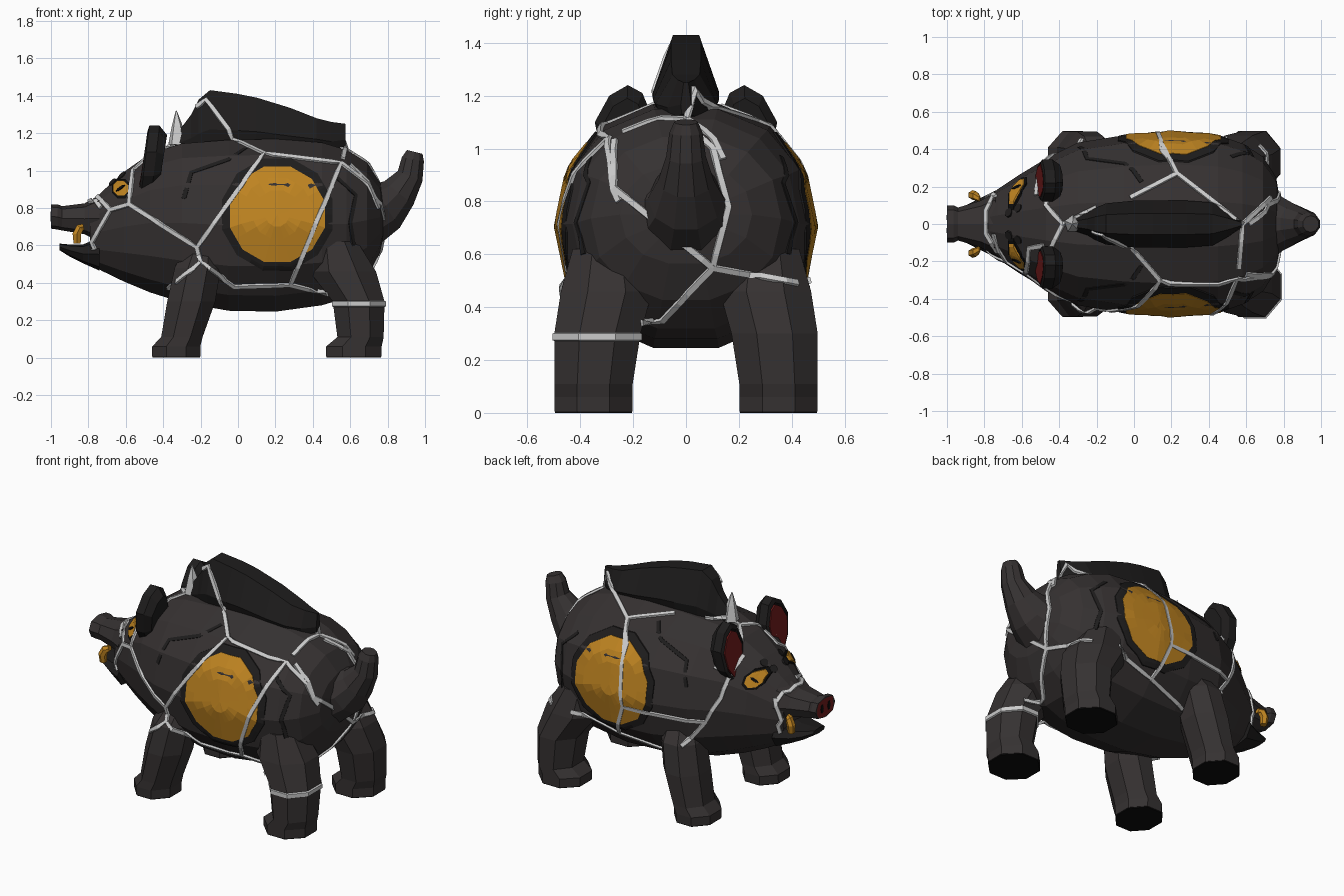
import bpy, bmesh, math
from mathutils import Vector as V
from mathutils.bvhtree import BVHTree

if "Cube" in bpy.data.objects:
    bpy.data.objects.remove(bpy.data.objects["Cube"])


def material(name, r, g, b):
    m = bpy.data.materials.new(name)
    m.diffuse_color = (r, g, b, 1)
    m.use_nodes = True
    m.node_tree.nodes["Principled BSDF"].inputs["Base Color"].default_value = m.diffuse_color
    return m


HIDE = material("hide", .036, .031, .031)
DARK = material("dark", .013, .012, .012)
BLACK = material("black", .004, .004, .004)
ORANGE = material("orange", .52, .23, .015)
RED = material("red", .17, .012, .012)
PALE = material("pale", .55, .55, .55)


def mesh(name, verts, faces, mat):
    bm = bmesh.new()
    vs = [bm.verts.new(v) for v in verts]
    for f in faces:
        bm.faces.new([vs[i] for i in f])
    bmesh.ops.recalc_face_normals(bm, faces=bm.faces)
    me = bpy.data.meshes.new(name)
    bm.to_mesh(me)
    bm.free()
    me.materials.append(mat)
    ob = bpy.data.objects.new(name, me)
    bpy.context.collection.objects.link(ob)
    return ob


def loft(name, rings, mat, caps=True):
    n = len(rings[0])
    faces = [(k*n+i, k*n+(i+1) % n, (k+1)*n+(i+1) % n, (k+1)*n+i)
             for k in range(len(rings)-1) for i in range(n)]
    if caps:
        faces += [tuple(range(n)), tuple(range((len(rings)-1)*n, len(rings)*n))]
    return mesh(name, [v for r in rings for v in r], faces, mat)


def oval(c, u, v, n=8, e=1.0, turn=0.0):
    pw = lambda a: math.copysign(abs(a)**e, a)
    return [V(c) + V(u)*pw(math.cos(t)) + V(v)*pw(math.sin(t))
            for t in (math.tau*(i+turn)/n for i in range(n))]


def cross_x(x, zb, zt, w, n, e=.92):
    return oval((x, 0, (zb+zt)/2), (0, w, 0), (0, 0, (zt-zb)/2), n, e)


def tube(name, pts, radii, mat, n=8):
    rings = []
    for i, p in enumerate(pts):
        t = (V(pts[min(i+1, len(pts)-1)]) - V(pts[max(i-1, 0)])).normalized()
        u = V((0, 1, 0))
        rings.append(oval(p, u*radii[i], t.cross(u).normalized()*radii[i], n))
    return loft(name, rings, mat)


# body and head
body = loft("body", [cross_x(*r, 14) for r in (
    (-.79, .50, .83, .14), (-.73, .46, .89, .185), (-.61, .40, 1.0, .265),
    (-.47, .34, 1.1, .35), (-.3, .285, 1.155, .435), (-.05, .24, 1.175, .475),
    (.2, .235, 1.18, .493), (.45, .27, 1.16, .475), (.58, .31, 1.12, .43),
    (.69, .42, 1.05, .36), (.76, .56, .94, .25), (.78, .66, .84, .13))], HIDE)
# snout, nose and lower jaw
snout = loft("snout", [cross_x(*r, 8, .8) for r in (
    (-1.0, .69, .82, .10), (-.965, .685, .82, .10), (-.94, .68, .81, .088),
    (-.82, .66, .825, .125), (-.74, .62, .87, .17))], HIDE)
loft("lower_jaw", [cross_x(*r, 8, .75) for r in (
    (-.955, .575, .61, .06), (-.9, .54, .605, .1), (-.83, .505, .605, .135),
    (-.74, .465, .64, .18))], DARK)
loft("nose", [cross_x(-1.0, .695, .815, .092, 8, .8), cross_x(-.99, .695, .815, .092, 8, .8)], RED)
for s in (-1, 1):
    loft("nostril", [oval((x, s*.035, .755), (0, .014, 0), (0, 0, .03), 6)
                     for x in (-1.003, -.99)], BLACK)

# legs and soles
FRONT = ((-.33, .35, .006, .13, .145), (-.33, .35, .06, .13, .148), (-.3, .35, .11, .112, .145),
         (-.25, .345, .3, .13, .15), (-.215, .33, .48, .125, .14), (-.19, .28, .6, .09, .1))
BACK = ((.62, .35, .006, .15, .15), (.62, .35, .06, .15, .15), (.655, .35, .11, .125, .15),
        (.645, .335, .3, .14, .165), (.56, .3, .46, .18, .175), (.52, .3, .62, .12, .13))


def leg_ring(s, x, y, z, rx, ry, k=1.07):
    return oval((x, s*y, z), (rx*k, 0, 0), (0, ry*k, 0), 8, 1, .5)


solid = [body, snout]
for s in (-1, 1):
    for name, rows in (("front_leg", FRONT), ("back_leg", BACK)):
        solid.append(loft(name, [leg_ring(s, *r) for r in rows], HIDE))
        x, y, z, rx, ry = rows[0]
        loft("sole", [leg_ring(s, x, y, h, rx, ry, 1.05) for h in (0, .01)], BLACK)
loft("leg_band", [leg_ring(-1, .647, .336, z, .139, .163, k)
                  for z, k in ((.27, 1.05), (.275, 1.12), (.3, 1.12), (.305, 1.05))], PALE, False)

# mane, tapered at both ends
mane = []
for x, zb, zt, w in ((-.34, 1.12, 1.18, .03), (-.25, 1.12, 1.3, .06), (-.21, 1.12, 1.38, .085),
                     (-.15, 1.13, 1.43, .11), (0, 1.13, 1.41, .125), (.1, 1.13, 1.39, .125),
                     (.28, 1.12, 1.335, .125), (.42, 1.12, 1.28, .115), (.5, 1.11, 1.26, .07),
                     (.575, 1.13, 1.25, .02)):
    zm = zb + (zt-zb)*.3
    mane.append([V((x, y*w, z)) for y, z in ((-.8, zb), (-1, zm), (-.45, zt), (.45, zt), (1, zm), (.8, zb))])
solid.append(loft("mane", mane, DARK))
tube("mane_spike", [(-.325, 0, 1.14), (-.325, 0, 1.24), (-.33, 0, 1.32)], (.05, .03, .003), PALE, 5)

# tail
tube("tail", [(.72, 0, .79), (.79, 0, .81), (.86, 0, .88), (.92, 0, .97), (.935, 0, 1.06), (.945, 0, 1.1)],
     (.19, .145, .105, .075, .063, .045), HIDE, 10)

# ears with red insides
EAR = ((.14, .95), (.12, 1.1), (.165, 1.21), (.22, 1.24), (.29, 1.2), (.345, 1.1), (.32, .97), (.25, .87), (.19, .87))


def ear_ring(s, x, k):
    return [V((x + (z-.9)*.12, s*(.23 + (y-.23)*k), 1.04 + (z-1.04)*k)) for y, z in EAR]


for s in (-1, 1):
    loft("ear", [ear_ring(s, x, k) for x, k in ((-.49, .74), (-.525, .85), (-.515, 1), (-.46, 1), (-.42, .75))], DARK)
    loft("inner_ear", [ear_ring(s, x, .78) for x in (-.526, -.49)], RED)

# surface lookup for everything that lies on the hide
pts, polys = [], []
for ob in solid:
    base = len(pts)
    pts += [v.co.copy() for v in ob.data.vertices]
    polys += [[base+i for i in p.vertices] for p in ob.data.polygons]
tree = BVHTree.FromPolygons(pts, polys)


def drape(axis, s, a, b):
    """Cast from outside along an axis; a, b are the two remaining coordinates."""
    co = [a, b]
    co.insert(axis, 3*s)
    d = V((0, 0, 0))
    d[axis] = -s
    p, n, _, _ = tree.ray_cast(V(co), d)
    if p is None:
        co[axis] = 0.2*s if axis != 2 else .9
        p, n, _, _ = tree.find_nearest(V(co))
    return p, n


def strip(name, axis, s, path, mat=PALE, w=.016, h=.011):
    hits = []
    for (a, b), (c, d) in zip(path, path[1:]):
        k = max(2, round(math.hypot(c-a, d-b)/.05))
        hits += [drape(axis, s, a+(c-a)*i/k, b+(d-b)*i/k) for i in range(k)]
    hits.append(drape(axis, s, *path[-1]))
    rings = []
    for i, (p, n) in enumerate(hits):
        t = hits[min(i+1, len(hits)-1)][0] - hits[max(i-1, 0)][0]
        side = n.cross(t).normalized()*w
        rings.append([p-side-n*.012, p-side*.7+n*h, p+side*.7+n*h, p+side-n*.012])
    loft(name, rings, mat)


# pale seams: near side (x, z)
for path in (
        [(-.83, .53), (-.68, .79), (-.58, .82), (-.22, .59), (.14, 1.09), (.55, 1.04), (.28, .39), (-.02, .38), (-.2, .51), (-.37, .37)],
        [(-.75, .86), (-.68, .79)], [(-.58, .82), (-.56, 1.0), (-.48, 1.07)], [(-.22, .59), (-.2, .51)],
        [(.28, .39), (.48, .34)], [(.55, 1.04), (.69, .93), (.75, .8)],
        [(.14, 1.09), (-.03, 1.17), (-.05, 1.22), (-.17, 1.38), (-.22, 1.34)]):
    strip("near_seam", 1, -1, path)
# far side (x, z)
for path in (
        [(-.83, .53), (-.74, .8)], [(-.52, 1.02), (-.48, .8), (-.4, .64), (.12, .64), (.15, 1.0), (.22, 1.1)],
        [(-.4, .64), (-.28, .48)], [(.12, .64), (.2, .42), (.5, .5)], [(.2, .42), (-.1, .36)]):
    strip("far_seam", 1, 1, path)
# top (x, y)
for path in (
        [(.15, .42), (.23, .27), (.58, 0), (.56, -.24)], [(.58, 0), (.73, .14)],
        [(.23, .27), (-.02, .14)], [(-.2, .09), (-.38, 0), (-.47, .1), (-.42, .3)],
        [(-.38, 0), (-.44, -.12), (-.5, -.2)],
        [(-.75, .15), (-.79, .07), (-.79, -.05), (-.73, -.15)]):
    strip("top_seam", 2, 1, path)
# rear (y, z)
for path in (
        [(-.27, 1.03), (-.27, .85), (.1, .55), (.42, .49)], [(.1, .55), (-.09, .35), (-.17, .34)],
        [(.1, .55), (.16, .78), (.1, 1.0), (0, 1.09)]):
    strip("rear_seam", 0, 1, path)
# dark hide creases
for s in (-1, 1):
    for path in ([(.04, 1.12), (-.05, 1.06), (-.25, .99), (-.29, .85)],
                 [(.52, .97), (.63, .87), (.6, .72), (.62, .6)]):
        strip("crease", 1, s, path, DARK, .016, .003)


def patch(name, s, c, r, mat, lift, n=12, inner=0.0):
    """Polygon disc (or ring) draped on one flank."""
    corner = [V((math.cos(math.tau*(i+.5)/n), math.sin(math.tau*(i+.5)/n))) for i in range(n)]
    rim = [q for i in range(n) for q in (corner[i], (corner[i]+corner[(i+1) % n])/2)]
    rings = []
    for k in [inner + (1-inner)*j/4 for j in range(5)]:
        ring = []
        for q in rim:
            p, m = drape(1, s, c[0]+q.x*r*max(k, .02), c[1]+q.y*r*max(k, .02))
            ring.append(p + m*lift)
        rings.append(ring)
    rings.append([v - V((0, s*.025, 0)) for v in rings[-1]])
    loft(name, rings, mat, inner == 0)


# flank discs, eyes and brow spots
for s in (-1, 1):
    patch("flank_disc", s, (.21, .765), .262, ORANGE, .008)
    patch("flank_rim", s, (.21, .765), .305, DARK, .006, 12, .86)
    patch("eye_rim", s, (-.62, .9), .055, BLACK, .006, 8)
    patch("eye", s, (-.62, .9), .043, ORANGE, .012, 8)
    p, m = drape(1, s, -.62, .9)
    u = V((.95, 0, .25))
    u = (u - m*u.dot(m)).normalized()
    loft("pupil", [oval(p + m*h, u*.03, m.cross(u)*.009, 6) for h in (.005, .018)], BLACK)
    for x, y in ((-.62, .085), (-.67, .06)):
        p, m = drape(2, 1, x, s*y)
        u = m.cross(V((0, 1, 0))).normalized()
        loft("brow_spot", [oval(p + m*h, u*.025, m.cross(u)*.025, 8) for h in (-.01, .005)], DARK)
    # tusk
    tube("tusk", [(-.825, s*.135, .7), (-.845, s*.15, .695), (-.862, s*.155, .66), (-.86, s*.15, .61)],
         (.018, .025, .026, .022), ORANGE, 6)
